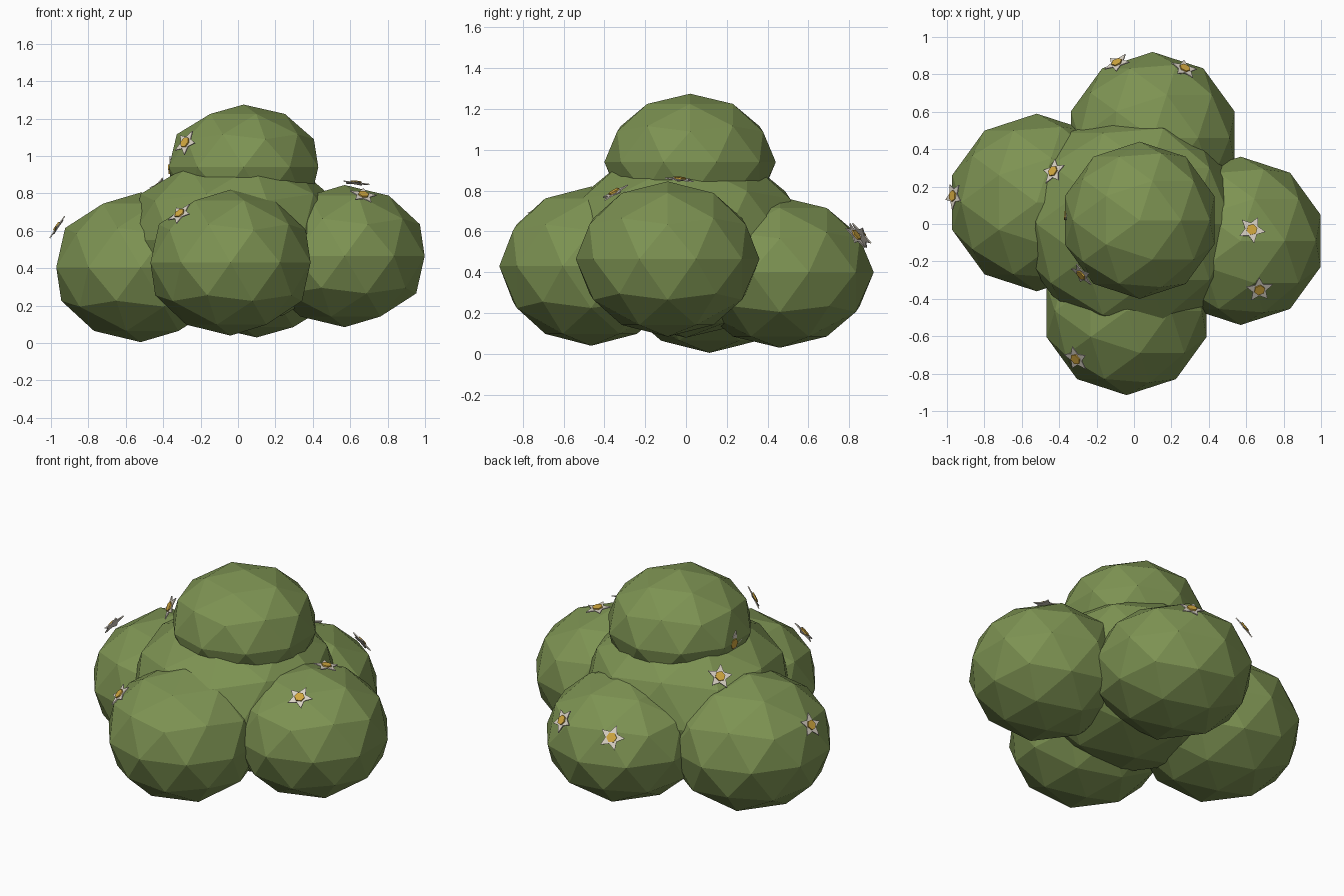
import bpy, math
from mathutils import Vector

cube = bpy.data.objects.get("Cube")
if cube:
    bpy.data.objects.remove(cube, do_unlink=True)


def material(name, rgb):
    m = bpy.data.materials.new(name)
    m.use_nodes = True
    col = (*rgb, 1)
    m.diffuse_color = col
    node = next(n for n in m.node_tree.nodes if n.type == "BSDF_PRINCIPLED")
    node.inputs["Base Color"].default_value = col
    return m


leaf = material("leaf green", (0.205, 0.29, 0.085))
petal = material("petal cream", (0.69, 0.64, 0.55))
pollen = material("pollen yellow", (0.64, 0.39, 0.05))

# Leafy clumps: centre, horizontal radius, vertical radius
CLUMPS = {
    "middle": ((-0.01, 0.0, 0.55), 0.60, 0.47),
    "top": ((0.03, 0.02, 0.94), 0.42, 0.335),
    "front": ((-0.04, -0.465, 0.43), 0.45, 0.39),
    "back": ((0.10, 0.46, 0.40), 0.46, 0.37),
    "left": ((0.57, -0.09, 0.465), 0.45, 0.38),
    "right": ((-0.52, 0.115, 0.405), 0.475, 0.40),
}
for name, (centre, r, rz) in CLUMPS.items():
    bpy.ops.mesh.primitive_ico_sphere_add(subdivisions=2, radius=1, location=centre)
    clump = bpy.context.object
    clump.name = name + "_leaf_clump"
    clump.scale = (r, r, rz)
    clump.data.materials.append(leaf)


def plate(name, outline, low, high, mat, position, rotation):
    """Thin prism from a flat outline."""
    n = len(outline)
    verts = [(x, y, z) for z in (low, high) for x, y in outline]
    faces = [list(range(n))[::-1], list(range(n, 2 * n))]
    faces += [(i, (i + 1) % n, n + (i + 1) % n, n + i) for i in range(n)]
    mesh = bpy.data.meshes.new(name)
    mesh.from_pydata(verts, [], faces)
    mesh.materials.append(mat)
    ob = bpy.data.objects.new(name, mesh)
    bpy.context.collection.objects.link(ob)
    ob.location = position
    ob.rotation_euler = rotation


def ring(n, *radii):
    return [(radii[i % len(radii)] * math.cos(math.tau * i / n),
             radii[i % len(radii)] * math.sin(math.tau * i / n)) for i in range(n)]


# Star flowers, each facing outward from its clump
FLOWERS = [
    ("top", (-0.28, -0.27, 1.07)),
    ("top", (-0.36, 0.05, 0.93)),
    ("front", (-0.31, -0.72, 0.69)),
    ("left", (0.67, -0.35, 0.79)),
    ("left", (0.63, -0.03, 0.855)),
    ("middle", (-0.43, 0.28, 0.83)),
    ("back", (0.27, 0.83, 0.58)),
    ("back", (-0.09, 0.86, 0.58)),
    ("right", (-0.965, 0.15, 0.62)),
]
for i, (clump, position) in enumerate(FLOWERS):
    centre, r, rz = CLUMPS[clump]
    d = Vector(position) - Vector(centre)
    normal = Vector((d.x / r**2, d.y / r**2, d.z / rz**2))
    turn = normal.to_track_quat("Z", "Y").to_euler()
    plate(f"flower_petals_{i}", ring(10, 0.075, 0.037), -0.003, 0.003, petal, position, turn)
    plate(f"flower_centre_{i}", ring(6, 0.03), 0.003, 0.011, pollen, position, turn)
